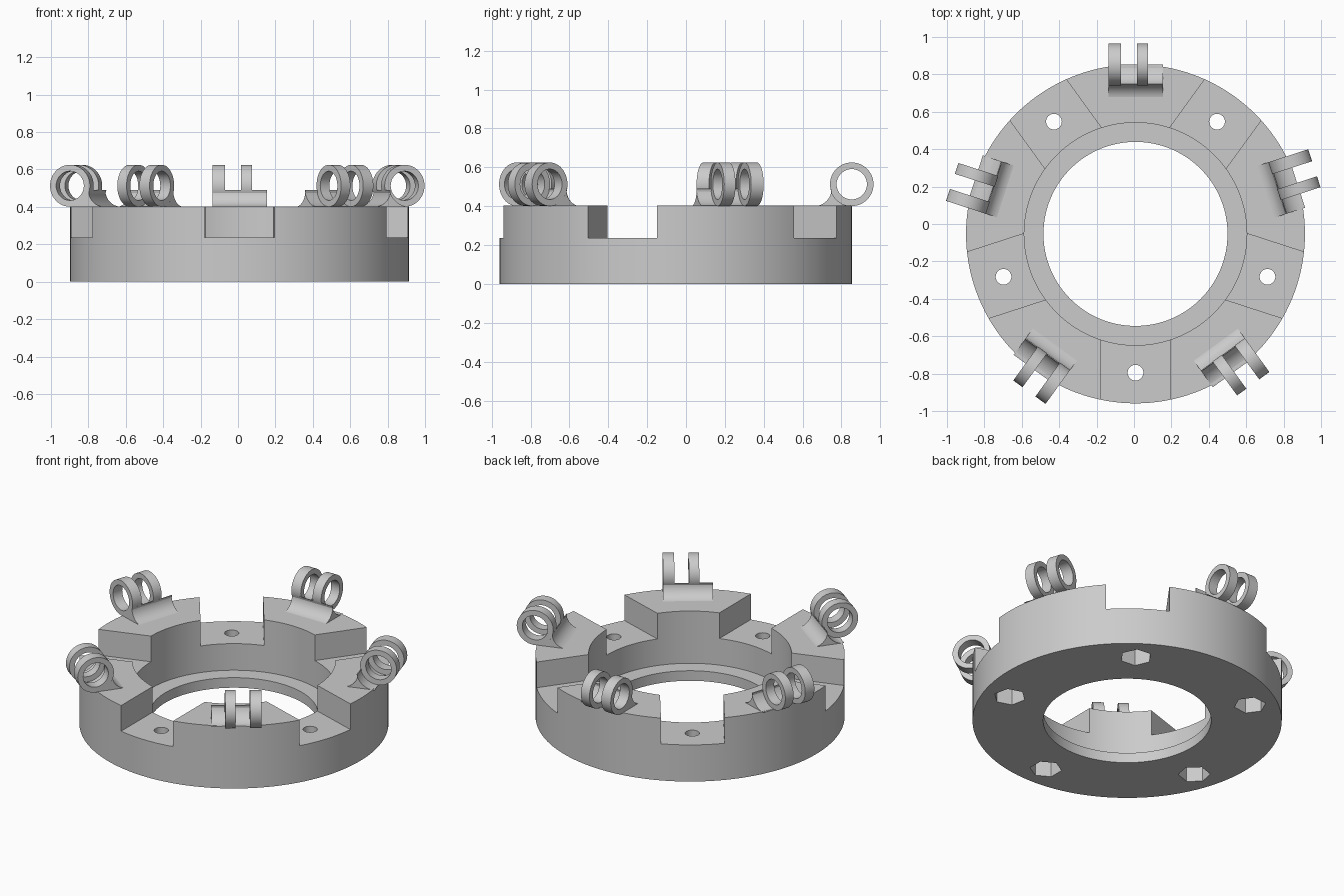
import bpy, bmesh
from math import radians, pi, sin, cos, asin
from mathutils import Matrix, Vector

if "Cube" in bpy.data.objects:
    bpy.data.objects.remove(bpy.data.objects["Cube"], do_unlink=True)

CENTRE = Matrix.Translation((0.008, -0.053, 0))
R_OUT, R_BORE, R_LIP = 0.906, 0.595, 0.492
TOP, SLOT_FLOOR, LIP_TOP = 0.403, 0.237, 0.065
HINGE_Z, HINGE_R, HINGE_HOLE = 0.513, 0.112, 0.078

grey = bpy.data.materials.new("plain grey")
grey.use_nodes = True
COLOUR = (0.6, 0.6, 0.6, 1)
grey.diffuse_color = COLOUR
grey.node_tree.nodes["Principled BSDF"].inputs["Base Color"].default_value = COLOUR


def finish(name, bm, matrix):
    bmesh.ops.remove_doubles(bm, verts=bm.verts, dist=1e-5)
    bmesh.ops.transform(bm, matrix=matrix, verts=bm.verts)
    bmesh.ops.recalc_face_normals(bm, faces=bm.faces)
    mesh = bpy.data.meshes.new(name)
    bm.to_mesh(mesh)
    bm.free()
    mesh.materials.append(grey)
    obj = bpy.data.objects.new(name, mesh)
    bpy.context.collection.objects.link(obj)
    return obj


def lathe(name, profile, steps, matrix):
    """Turn a closed (radius, height) profile round the z axis."""
    bm = bmesh.new()
    verts = [bm.verts.new((r, 0, h)) for r, h in profile]
    edges = [bm.edges.new((a, b)) for a, b in zip(verts, verts[1:] + verts[:1])]
    bmesh.ops.spin(bm, geom=verts + edges, cent=(0, 0, 0), axis=(0, 0, 1),
                   angle=2 * pi, steps=steps)
    return finish(name, bm, matrix)


def prism(name, outline, a, b, matrix):
    """Extrude an (x, z) outline along y from a to b."""
    bm = bmesh.new()
    face = bm.faces.new([bm.verts.new((x, a, z)) for x, z in outline])
    out = bmesh.ops.extrude_face_region(bm, geom=[face])["geom"]
    moved = [v for v in out if isinstance(v, bmesh.types.BMVert)]
    bmesh.ops.translate(bm, vec=(0, b - a, 0), verts=moved)
    return finish(name, bm, matrix)


def column(name, sides, radius, low, high, matrix):
    bm = bmesh.new()
    bmesh.ops.create_cone(bm, cap_ends=True, segments=sides, radius1=radius,
                          radius2=radius, depth=high - low)
    return finish(name, bm, matrix @ Matrix.Translation((0, 0, (low + high) / 2)))


def turned(degrees):
    return CENTRE @ Matrix.Rotation(radians(degrees), 4, "Z")


def smooth(obj):
    bpy.ops.object.select_all(action="DESELECT")
    obj.select_set(True)
    bpy.context.view_layer.objects.active = obj
    bpy.ops.object.shade_smooth_by_angle(angle=radians(30))


# Stepped ring body
body = lathe("ring_body", [(R_LIP, 0), (R_OUT, 0), (R_OUT, TOP), (R_BORE, TOP),
                           (R_BORE, LIP_TOP), (R_LIP, LIP_TOP)], 144, CENTRE)

# Five slots, each with a bolt hole and a hexagonal nut pocket underneath
for i in range(5):
    m = turned(-90 + 72 * i)
    at_hole = m @ Matrix.Translation((0.742, 0, 0))
    cutters = [
        prism("slot_cutter", [(0.52, SLOT_FLOOR), (1, SLOT_FLOOR), (1, 0.6), (0.52, 0.6)],
              -0.186, 0.186, m),
        column("bolt_cutter", 32, 0.042, -0.1, 0.35, at_hole),
        column("nut_cutter", 6, 0.094, -0.1, 0.11,
               at_hole @ Matrix.Rotation(radians(90), 4, "Z")),
    ]
    for cutter in cutters:
        mod = body.modifiers.new("cut", "BOOLEAN")
        mod.operation, mod.solver, mod.object = "DIFFERENCE", "EXACT", cutter
        bpy.context.view_layer.objects.active = body
        bpy.ops.object.modifier_apply(modifier=mod.name)
        bpy.data.objects.remove(cutter, do_unlink=True)
smooth(body)

# Hinge saddle outline: fillet up from the deck, then a hollow round the knuckles
RIDGE, FILLET = 0.49, 0.088
STEPS = 12
toe = R_OUT - 0.192
outline = [(toe + FILLET * sin(t), TOP - 0.002 + FILLET * (1 - cos(t)))
           for t in (pi / 2 * k / STEPS for k in range(STEPS + 1))]
start = asin((HINGE_Z - RIDGE) / HINGE_R)
for k in range(STEPS + 1):
    t = start + (pi / 2 - start) * k / STEPS
    outline.append((R_OUT - HINGE_R * cos(t), HINGE_Z - HINGE_R * sin(t)))

# Five hinges, each a saddle and two knuckles
for i in range(5):
    m = turned(18 + 72 * i)
    smooth(prism(f"hinge_saddle_{i + 1}", outline, -0.147, 0.145, m))
    for side, (a, b) in {"outer": (0.078, 0.145), "inner": (-0.068, -0.007)}.items():
        axle = m @ Matrix.Translation((R_OUT, 0, HINGE_Z)) @ Matrix.Rotation(-pi / 2, 4, "X")
        smooth(lathe(f"hinge_knuckle_{side}_{i + 1}",
                     [(HINGE_HOLE, a), (HINGE_R, a), (HINGE_R, b), (HINGE_HOLE, b)],
                     48, axle))
